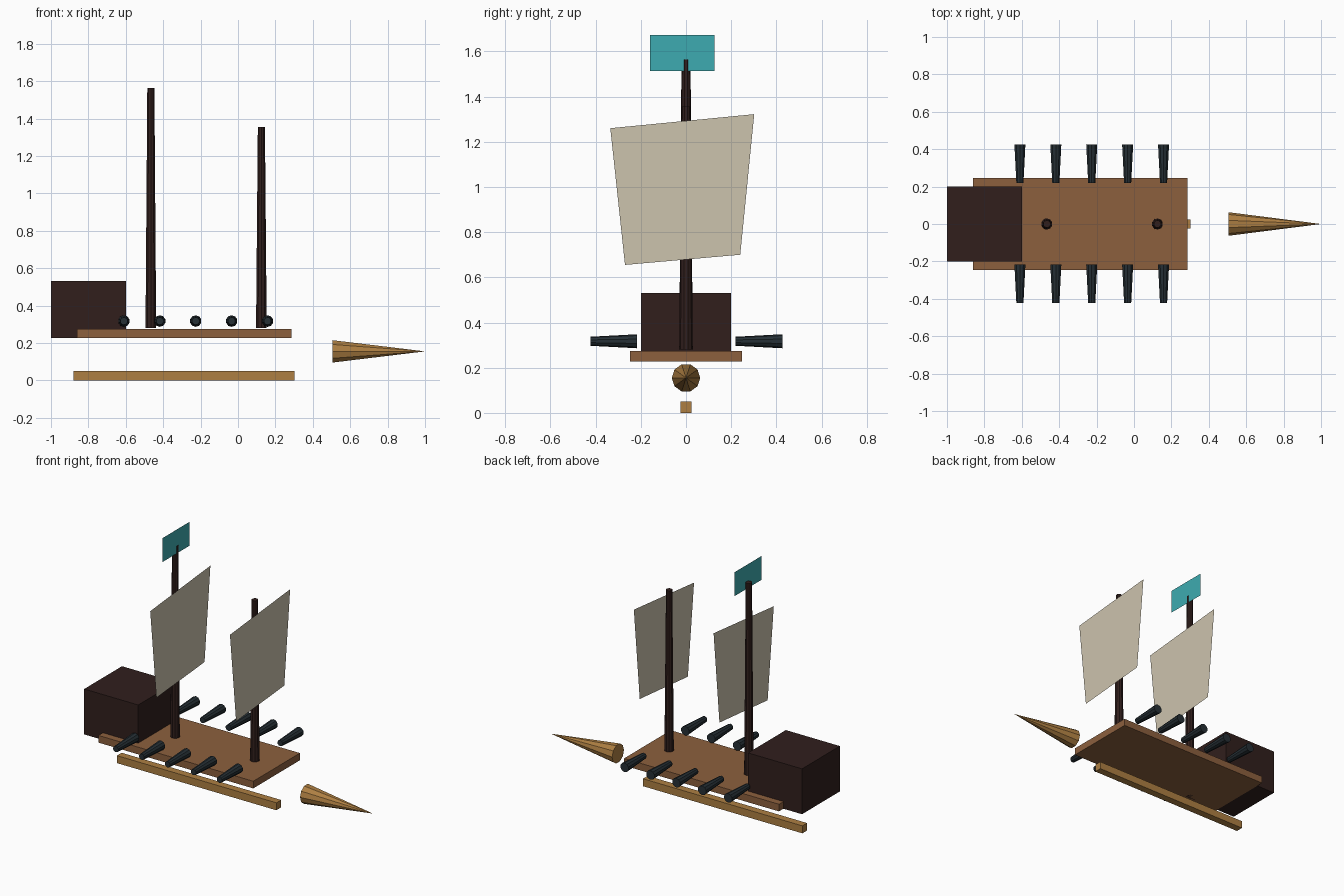
import bpy, bmesh
from math import pi
from mathutils import Matrix

if "Cube" in bpy.data.objects:
    bpy.data.objects.remove(bpy.data.objects["Cube"])


def material(name, r, g, b):
    m = bpy.data.materials.new(name)
    m.diffuse_color = [(c / 255) ** 2.2 for c in (r, g, b)] + [1]
    m.use_nodes = True
    m.node_tree.nodes["Principled BSDF"].inputs["Base Color"].default_value = m.diffuse_color
    return m


PLANK = material("plank_brown", 139, 96, 64)
TIMBER = material("golden_timber", 172, 126, 68)
DARK = material("dark_wood", 52, 36, 34)
IRON = material("iron", 42, 51, 56)
CANVAS = material("canvas", 203, 194, 172)
TEAL = material("teal_cloth", 64, 170, 175)


def finish(name, bm, mat):
    me = bpy.data.meshes.new(name)
    bm.to_mesh(me)
    bm.free()
    me.materials.append(mat)
    ob = bpy.data.objects.new(name, me)
    bpy.context.collection.objects.link(ob)
    return ob


def box(name, lo, hi, mat):
    bm = bmesh.new()
    size = [b - a for a, b in zip(lo, hi)]
    mid = [(a + b) / 2 for a, b in zip(lo, hi)]
    bmesh.ops.create_cube(bm, size=1, matrix=Matrix.Translation(mid) @ Matrix.Diagonal((*size, 1)))
    return finish(name, bm, mat)


def cone(name, mid, r1, r2, length, mat, rot=Matrix.Identity(4)):
    bm = bmesh.new()
    bmesh.ops.create_cone(bm, cap_ends=True, segments=10, radius1=r1, radius2=r2,
                          depth=length, matrix=Matrix.Translation(mid) @ rot)
    bmesh.ops.remove_doubles(bm, verts=bm.verts, dist=1e-5)
    return finish(name, bm, mat)


def sheet(name, x, outline, mat):
    bm = bmesh.new()
    bm.faces.new([bm.verts.new((x, y, z)) for y, z in outline])
    return finish(name, bm, mat)


# hull: keel, deck and stern cabin
box("keel", (-0.88, -0.025, 0), (0.302, 0.025, 0.05), TIMBER)
box("deck", (-0.862, -0.247, 0.227), (0.286, 0.247, 0.275), PLANK)
box("stern_cabin", (-1, -0.2, 0.227), (-0.6, 0.2, 0.531), DARK)

# bowsprit pointing forward
cone("bowsprit", (0.752, 0, 0.155), 0.063, 0, 0.496, TIMBER, Matrix.Rotation(pi / 2, 4, 'Y'))

# masts with skewed sails just ahead of them
SAIL = [(-0.27, 0.655), (0.24, 0.70), (0.302, 1.322), (-0.335, 1.26)]
for label, x, top in (("main", -0.466, 1.563), ("fore", 0.125, 1.355)):
    cone(label + "_mast", (x, 0, (0.28 + top) / 2), 0.03, 0.02, top - 0.28, DARK)
    sheet(label + "_sail", x + 0.05, SAIL, CANVAS)

# flag at the main masthead
sheet("flag", -0.449, [(-0.16, 1.513), (0.126, 1.513), (0.126, 1.673), (-0.16, 1.673)], TEAL)

# two rows of five cannons, all tapering toward -y
for i in range(5):
    for side, y in (("left", 0.323), ("right", -0.32)):
        cone(f"cannon_{side}_{i + 1}", (-0.61 + i * 0.192, y, 0.317), 0.02, 0.031, 0.206,
             IRON, Matrix.Rotation(-pi / 2, 4, 'X'))
